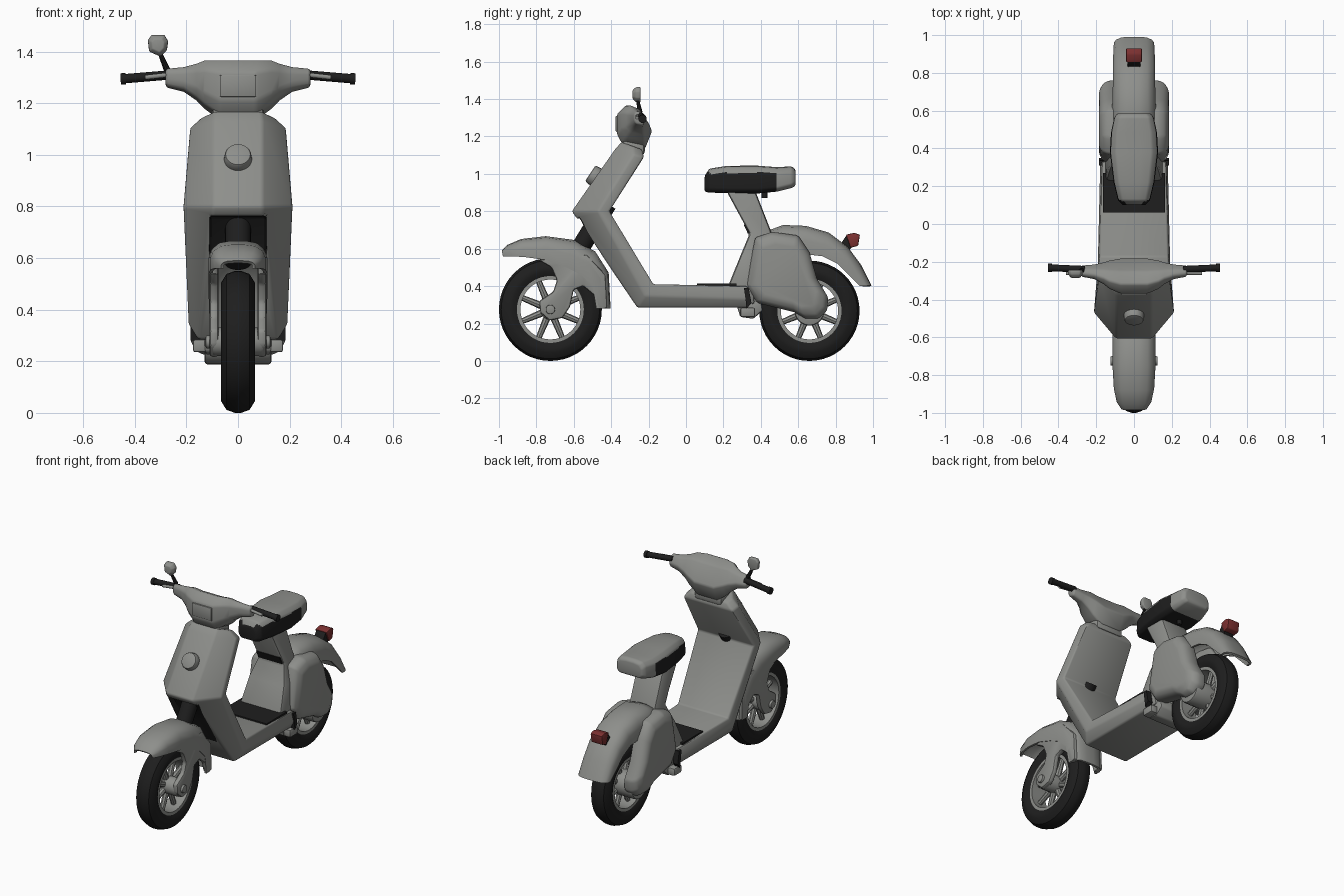
import bpy, bmesh, math
from mathutils import Vector, Matrix

cube = bpy.data.objects.get("Cube")
if cube:
    bpy.data.objects.remove(cube, do_unlink=True)


def material(name, rgb):
    m = bpy.data.materials.new(name)
    m.use_nodes = True
    col = (*rgb, 1)
    m.diffuse_color = col
    m.node_tree.nodes["Principled BSDF"].inputs["Base Color"].default_value = col
    return m


GREY = material("body grey", (0.27, 0.275, 0.26))
BLACK = material("rubber black", (0.013, 0.013, 0.013))
RED = material("tail light red", (0.2, 0.03, 0.03))


def finish(ob, bevel=0, seg=2, solid=0, angle=35, cutter=None):
    """Apply modifiers and set smooth shading with sharp edges."""
    if cutter:
        m = ob.modifiers.new("cut", "BOOLEAN")
        m.object, m.solver, m.material_mode = cutter, "EXACT", "TRANSFER"
    if solid:
        m = ob.modifiers.new("shell", "SOLIDIFY")
        m.thickness, m.offset = solid, 0
    if bevel:
        m = ob.modifiers.new("round", "BEVEL")
        m.width, m.segments, m.limit_method, m.angle_limit = bevel, seg, "ANGLE", 0.4
    deps = bpy.context.evaluated_depsgraph_get()
    me = bpy.data.meshes.new_from_object(ob.evaluated_get(deps))
    ob.modifiers.clear()
    ob.data = me
    me.shade_smooth()
    me.set_sharp_from_angle(angle=math.radians(angle))
    return ob


def from_bmesh(name, bm, mat):
    bmesh.ops.recalc_face_normals(bm, faces=bm.faces)
    me = bpy.data.meshes.new(name)
    bm.to_mesh(me)
    bm.free()
    me.materials.append(mat)
    ob = bpy.data.objects.new(name, me)
    bpy.context.collection.objects.link(ob)
    return ob


def loft(name, rings, mat, closed=True, caps=True, loop=False):
    """Skin a list of matching point rings."""
    bm = bmesh.new()
    vs = [[bm.verts.new(p) for p in r] for r in rings]
    n = len(vs[0])
    pairs = list(zip(vs, vs[1:])) + ([(vs[-1], vs[0])] if loop else [])
    for a, b in pairs:
        for i in range(n if closed else n - 1):
            j = (i + 1) % n
            bm.faces.new((a[i], a[j], b[j], b[i]))
    if closed and caps and not loop:
        bm.faces.new(vs[0])
        bm.faces.new(vs[-1])
    return from_bmesh(name, bm, mat)


def prism(name, outline, x0, x1, mat, bevel=0, seg=2):
    """Side outline (y, z) extruded from x0 to x1."""
    ob = loft(name, [[(x, y, z) for y, z in outline] for x in (x0, x1)], mat)
    return finish(ob, bevel, seg)


def both_sides(name, outline, x0, x1, mat, bevel=0, seg=2):
    for side, s in (("left", 1), ("right", -1)):
        prism(f"{side}_{name}", outline, s * x0, s * x1, mat, bevel, seg)


def rod(name, p, q, r, mat, r2=None, sides=20, bevel=0):
    p, q = Vector(p), Vector(q)
    bm = bmesh.new()
    bmesh.ops.create_cone(bm, cap_ends=True, segments=sides, radius1=r,
                          radius2=r if r2 is None else r2, depth=(q - p).length)
    turn = (q - p).to_track_quat("Z", "Y").to_matrix().to_4x4()
    bm.transform(Matrix.Translation((p + q) / 2) @ turn)
    return finish(from_bmesh(name, bm, mat), bevel)


def box(y0, y1, z0, z1):
    return [(y0, z0), (y1, z0), (y1, z1), (y0, z1)]


# Wheels
def ring(name, profile, cy, cz, mat, steps=48):
    rings = []
    for k in range(steps):
        a = math.tau * k / steps
        rings.append([(x, cy + r * math.cos(a), cz + r * math.sin(a)) for x, r in profile])
    finish(loft(name, rings, mat, loop=True))


def wheel(name, cy, R, hub_r, hub_w):
    tyre = [(s * x, R - d) for s, pts in
            ((1, ((0.012, 0), (0.045, 0.012), (0.065, 0.045), (0.066, 0.07), (0.05, 0.1))),
             (-1, ((0.05, 0.1), (0.066, 0.07), (0.065, 0.045), (0.045, 0.012), (0.012, 0))))
            for x, d in pts]
    ring(name + "_tyre", tyre, cy, R, BLACK)
    i, o = R - 0.115, R - 0.095
    ring(name + "_rim", [(0.052, i), (0.052, o), (-0.052, o), (-0.052, i)], cy, R, GREY)
    for k in range(8):
        a = math.tau * (k + 0.5) / 8
        d = Vector((0, math.cos(a), math.sin(a)))
        c = Vector((0, cy, R))
        rod(f"{name}_spoke_{k + 1}", c + d * 0.03, c + d * (i + 0.01), 0.02, GREY, 0.015, 8)
    rod(name + "_hub", (-hub_w, cy, R), (hub_w, cy, R), hub_r, GREY, bevel=0.012)
    rod(name + "_axle", (-hub_w - 0.025, cy, R), (hub_w + 0.025, cy, R), 0.025, GREY, bevel=0.005)


wheel("front_wheel", -0.725, 0.275, 0.055, 0.1)
wheel("rear_wheel", 0.66, 0.268, 0.08, 0.13)


# Mudguards: arched strips between an outer and an inner line
def mudguard(name, stations):
    rings = []
    for oy, oz, iy, iz, w in stations:
        o, i = Vector((0, oy, oz)), Vector((0, iy, iz))
        arch = [(-1, 1), (-1, 0.5), (-0.9, 0.25), (-0.65, 0.06), (-0.25, 0)]
        arch += [(-x, t) for x, t in reversed(arch)]
        rings.append([o.lerp(i, t) + Vector((x * w, 0, 0)) for x, t in arch])
    finish(loft(name, rings, GREY, closed=False), solid=0.014, angle=50)


mudguard("front_mudguard", [
    (-0.98, 0.585, -0.975, 0.56, 0.06), (-0.95, 0.615, -0.93, 0.56, 0.085),
    (-0.88, 0.645, -0.86, 0.555, 0.1), (-0.75, 0.66, -0.75, 0.54, 0.107),
    (-0.6, 0.64, -0.64, 0.5, 0.107), (-0.49, 0.58, -0.56, 0.46, 0.107),
    (-0.42, 0.47, -0.5, 0.4, 0.105), (-0.41, 0.28, -0.48, 0.28, 0.1)])
mudguard("rear_mudguard", [
    (0.4, 0.6, 0.43, 0.45, 0.11), (0.44, 0.69, 0.47, 0.53, 0.115),
    (0.52, 0.72, 0.54, 0.56, 0.112), (0.64, 0.715, 0.64, 0.57, 0.108),
    (0.76, 0.68, 0.73, 0.56, 0.105), (0.86, 0.605, 0.81, 0.52, 0.105),
    (0.93, 0.51, 0.87, 0.46, 0.103), (0.985, 0.4, 0.93, 0.4, 0.1)])

# Fork covers and steering column
both_sides("fork_cover", [
    (-0.79, 0.54), (-0.72, 0.5), (-0.69, 0.43), (-0.71, 0.37), (-0.785, 0.32), (-0.78, 0.26),
    (-0.73, 0.215), (-0.66, 0.23), (-0.62, 0.29), (-0.6, 0.38), (-0.55, 0.4), (-0.49, 0.35),
    (-0.47, 0.28), (-0.42, 0.28), (-0.43, 0.46), (-0.53, 0.57)], 0.075, 0.11, GREY, 0.012)
rod("steering_column", (0, -0.58, 0.58), (0, -0.42, 0.84), 0.05, BLACK)


# Leg shield and floor in one sweep, with a wheel opening cut in front
def shield_ring(oy, oz, iy, iz, wf, wb, t):
    o, i = Vector((0, oy, oz)), Vector((0, iy, iz))
    half = [(wf, 0), (wb, t), (wb - 0.01, 1)]
    pts = half + [(-x, u) for x, u in reversed(half)]
    return [o.lerp(i, u) + Vector((x, 0, 0)) for x, u in pts]


shield = loft("leg_shield_and_floor", [shield_ring(*s) for s in (
    (-0.345, 1.17, -0.235, 1.13, 0.09, 0.14, 0.6), (-0.38, 1.13, -0.225, 1.09, 0.095, 0.187, 0.65),
    (-0.61, 0.8, -0.41, 0.8, 0.095, 0.213, 0.7), (-0.26, 0.285, -0.175, 0.41, 0.155, 0.193, 0.5),
    (0.33, 0.285, 0.33, 0.4, 0.155, 0.18, 0.4))], GREY)
opening = prism("wheel_opening_cutter", [(-0.75, 0.77), (-0.53, 0.76), (-0.41, 0.57),
                (-0.36, 0.42), (-0.75, 0.42)], -0.108, 0.108, BLACK)
finish(shield, bevel=0.012, cutter=opening)
bpy.data.objects.remove(opening, do_unlink=True)
rod("front_badge", (0, -0.47, 0.975), (0, -0.512, 1.003), 0.056, GREY, 0.05, 24, 0.008)
prism("floor_mat", box(0.06, 0.27, 0.4, 0.414), -0.165, 0.165, BLACK)

# Handlebar cowl, lofted from side to side
core = [(-0.32, 1.37), (-0.37, 1.32), (-0.37, 1.21), (-0.34, 1.155),
        (-0.22, 1.13), (-0.18, 1.23), (-0.25, 1.34)]
cy, cz = -0.235, 1.303
half = [(0.07, 0.99), (0.13, 0.8), (0.16, 0.62), (0.21, 0.42), (0.28, 0.32)]
stations = [(-x, f) for x, f in reversed(half)] + half
finish(loft("handlebar_cowl", [[(x, cy + (y - cy) * f,
       cz + (z - cz) * f + (abs(x) > 0.1) * 0.012) for y, z in core]
       for x, f in stations], GREY), bevel=0.01, angle=50)
prism("headlight_panel", box(-0.376, -0.36, 1.225, 1.31), -0.07, 0.07, GREY, 0.004)
prism("cowl_neck", [(-0.345, 1.13), (-0.22, 1.1), (-0.22, 1.17), (-0.335, 1.19)],
      -0.1, 0.1, GREY, 0.02)
for side, s in (("left", 1), ("right", -1)):
    rod(side + "_grip", (s * 0.26, -0.24, 1.31), (s * 0.44, -0.232, 1.295), 0.018, BLACK)
    rod(side + "_grip_end", (s * 0.435, -0.232, 1.295), (s * 0.455, -0.232, 1.294), 0.022, BLACK)
    rod(side + "_brake_lever", (s * 0.27, -0.26, 1.31), (s * 0.36, -0.262, 1.3), 0.009, GREY)

# Rear view mirror
rod("mirror_stem", (-0.275, -0.245, 1.33), (-0.305, -0.26, 1.4), 0.013, BLACK, 0.008, 10)
shape = [(-0.345, 1.4), (-0.35, 1.445), (-0.335, 1.465), (-0.285, 1.465),
         (-0.27, 1.44), (-0.275, 1.405), (-0.3, 1.38)]
finish(loft("mirror", [[(-0.31 + (x + 0.31) * f, y, 1.425 + (z - 1.425) * f) for x, z in shape]
       for y, f in ((-0.285, 0.6), (-0.268, 0.95), (-0.25, 1), (-0.243, 0.9))], GREY),
       bevel=0.004, angle=50)

# Rear body, seat pillar and side covers
finish(loft("seat_pillar", [[(s * w, y, z) for s, y in ((1, y0), (1, y1), (-1, y1), (-1, y0))]
       for y0, y1, z, w in ((0.215, 0.37, 0.91, 0.095), (0.34, 0.46, 0.68, 0.095),
                            (0.29, 0.42, 0.56, 0.13), (0.225, 0.36, 0.4, 0.15),
                            (0.3, 0.37, 0.3, 0.14))], GREY), bevel=0.018)
prism("pillar_band", [(0.331, 0.68), (0.345, 0.68), (0.319, 0.73), (0.308, 0.73)],
      -0.085, 0.085, BLACK)
cover = [(0.37, 0.66), (0.46, 0.69), (0.6, 0.67), (0.66, 0.58), (0.7, 0.44), (0.76, 0.34),
         (0.755, 0.27), (0.71, 0.225), (0.64, 0.225), (0.58, 0.26), (0.38, 0.31), (0.32, 0.4)]
for side, s in (("left", 1), ("right", -1)):
    rings = [[(s * x, 0.53 + (y - 0.53) * f, 0.46 + (z - 0.46) * f) for y, z in cover]
             for x, f in ((0.08, 1), (0.135, 1), (0.165, 0.93), (0.185, 0.76))]
    finish(loft(side + "_side_cover", rings, GREY), bevel=0.012, angle=50)

# Engine blocks and foot pegs under the floor
prism("engine_block", [(0.27, 0.3), (0.29, 0.235), (0.36, 0.225), (0.41, 0.27), (0.4, 0.33)],
      -0.13, 0.13, GREY, 0.01)
both_sides("foot_peg", box(0.29, 0.37, 0.235, 0.285), 0.12, 0.175, GREY, 0.01)
both_sides("cover_seam", [(0.31, 0.39), (0.335, 0.39), (0.35, 0.31), (0.325, 0.28)],
           0.15, 0.185, BLACK)

# Seat with a grey top and tail over black sides
rings = []
for y, w, zb, zt in ((0.1, 0.06, 0.905, 0.99), (0.125, 0.085, 0.9, 1.028), (0.22, 0.108, 0.897, 1.043),
                     (0.38, 0.128, 0.895, 1.044), (0.485, 0.122, 0.905, 1.036),
                     (0.565, 0.105, 0.925, 1.04), (0.585, 0.09, 0.935, 1.025)):
    side = [(0.8 * w, zb), (w, zb + 0.02), (0.97 * w, zt - 0.032), (0.75 * w, zt - 0.006), (0.3 * w, zt)]
    rings.append([(x, y, z) for x, z in side + [(-x, z) for x, z in reversed(side)]])
seat = finish(loft("seat", rings, GREY), bevel=0.008, angle=45)
seat.data.materials.append(BLACK)
for f in seat.data.polygons:
    f.material_index = int(f.center.z < 1.005 and f.center.y < 0.485)
rod("seat_latch", (0, 0.42, 0.87), (0, 0.42, 0.92), 0.015, BLACK)

# Tail light
prism("tail_light_base", [(0.83, 0.63), (0.865, 0.585), (0.89, 0.61), (0.86, 0.675)],
      -0.035, 0.035, BLACK, 0.004)
prism("tail_light", [(0.855, 0.675), (0.88, 0.605), (0.92, 0.615), (0.93, 0.675), (0.9, 0.685)],
      -0.042, 0.042, RED, 0.006)
